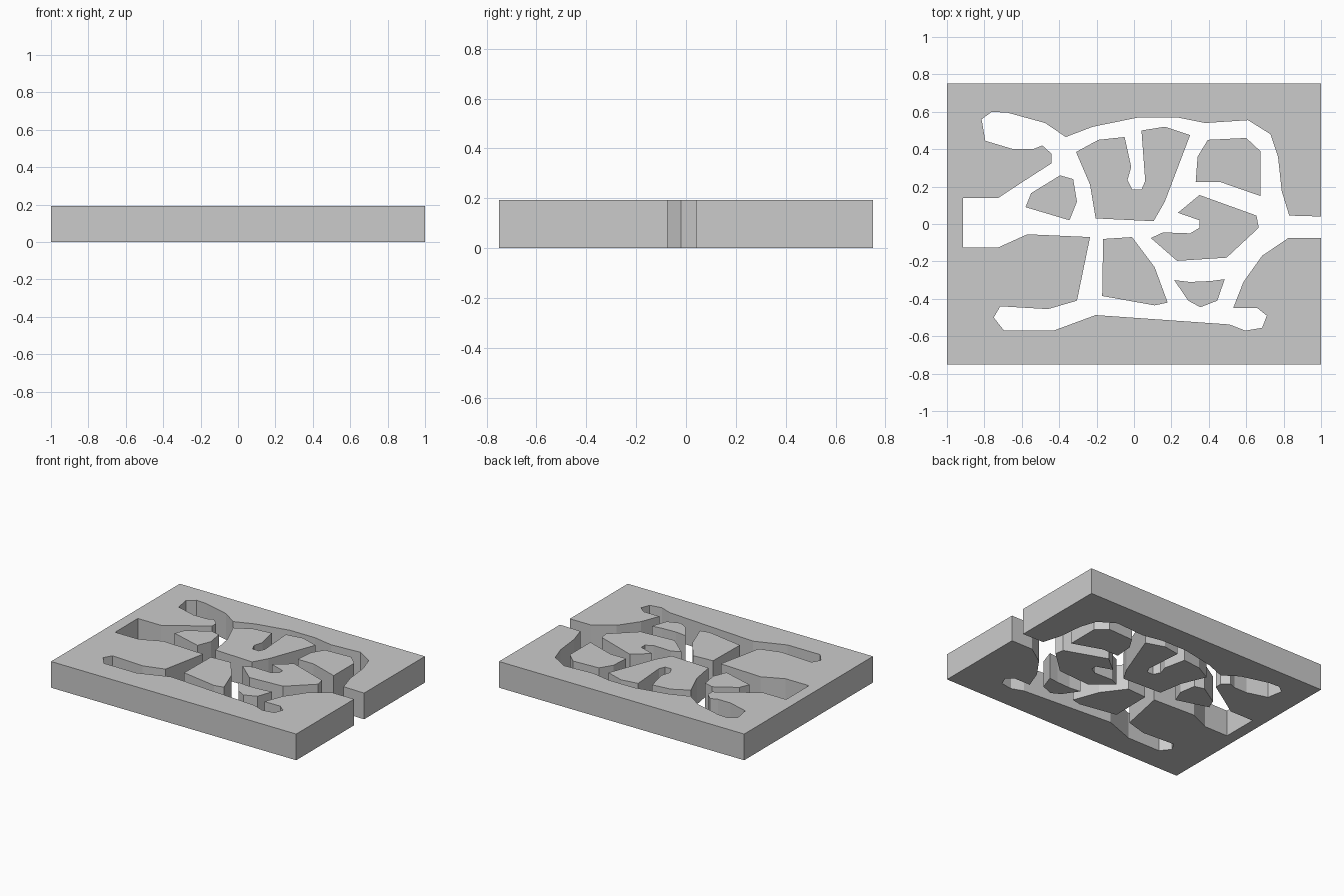
import bpy, bmesh

HEIGHT = 0.193


def prism(name, outline):
    """Extrude a flat outline from the ground up to the plate height."""
    bm = bmesh.new()
    base = bm.faces.new([bm.verts.new((x, y, 0)) for x, y in outline])
    top = bmesh.ops.extrude_face_region(bm, geom=[base], use_keep_orig=True)
    verts = [g for g in top["geom"] if isinstance(g, bmesh.types.BMVert)]
    bmesh.ops.translate(bm, verts=verts, vec=(0, 0, HEIGHT))
    bmesh.ops.recalc_face_normals(bm, faces=bm.faces[:])
    mesh = bpy.data.meshes.new(name)
    bm.to_mesh(mesh)
    bm.free()
    obj = bpy.data.objects.new(name, mesh)
    bpy.context.collection.objects.link(obj)
    return obj


# outer wall: rectangle plus the channel edge, entered from the right side
plate_edge = [(1, -0.075), (1, -0.75), (-1, -0.75), (-1, 0.75), (1, 0.75), (1, 0.04)]
upper_edge = [(0.83, 0.045), (0.79, 0.175), (0.77, 0.36), (0.73, 0.48), (0.61, 0.555),
              (0.38, 0.54), (0.23, 0.57), (0.025, 0.57), (-0.22, 0.52), (-0.365, 0.465),
              (-0.475, 0.54), (-0.675, 0.595), (-0.76, 0.60), (-0.815, 0.56),
              (-0.795, 0.445), (-0.645, 0.40), (-0.54, 0.40), (-0.49, 0.42),
              (-0.44, 0.375), (-0.44, 0.325), (-0.58, 0.235), (-0.725, 0.14), (-0.915, 0.14)]
lower_edge = [(-0.915, -0.125), (-0.725, -0.125), (-0.57, -0.055), (-0.235, -0.07),
              (-0.305, -0.41), (-0.46, -0.455), (-0.715, -0.44), (-0.75, -0.50),
              (-0.695, -0.57), (-0.43, -0.57), (-0.205, -0.487), (0.51, -0.537),
              (0.595, -0.57), (0.685, -0.555), (0.71, -0.49), (0.66, -0.45),
              (0.53, -0.45), (0.585, -0.31), (0.685, -0.17), (0.825, -0.075)]
prism("outer_wall", plate_edge + upper_edge + lower_edge)

# islands standing between the channels
prism("left_island", [(-0.58, 0.09), (-0.55, 0.165), (-0.395, 0.26), (-0.325, 0.24),
                      (-0.305, 0.12), (-0.345, 0.02)])
prism("slotted_island", [(-0.31, 0.385), (-0.19, 0.45), (-0.05, 0.465), (-0.015, 0.305),
                         (-0.035, 0.235), (-0.01, 0.185), (0.04, 0.185), (0.06, 0.23),
                         (0.04, 0.50), (0.165, 0.52), (0.30, 0.475), (0.165, 0.12),
                         (0.105, 0.015), (-0.205, 0.03), (-0.235, 0.21)])
prism("upper_right_island", [(0.395, 0.45), (0.6, 0.46), (0.675, 0.39), (0.675, 0.15),
                             (0.46, 0.225), (0.33, 0.225), (0.34, 0.36)])
prism("notched_island", [(0.35, 0.155), (0.655, 0.045), (0.667, -0.02), (0.495, -0.18),
                         (0.23, -0.197), (0.09, -0.075), (0.155, -0.045), (0.30, -0.05),
                         (0.35, -0.02), (0.35, 0.02), (0.235, 0.06)])
prism("lower_island", [(-0.165, -0.08), (-0.01, -0.07), (0.11, -0.23), (0.18, -0.42),
                       (0.11, -0.435), (-0.17, -0.385)])
prism("small_island", [(0.215, -0.30), (0.30, -0.31), (0.41, -0.305), (0.485, -0.295),
                       (0.445, -0.41), (0.355, -0.445), (0.29, -0.41)])
